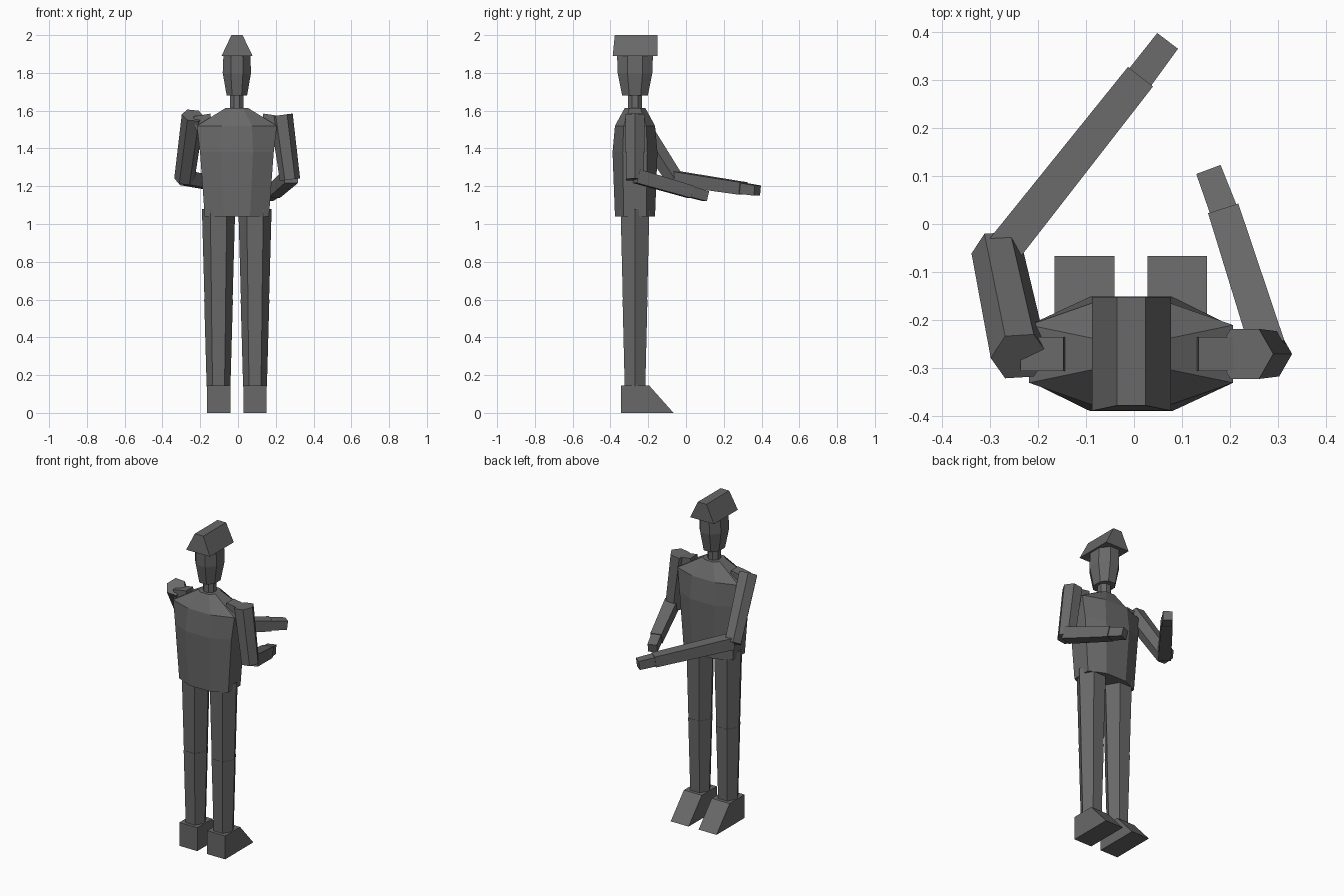
import bpy, bmesh, math
from mathutils import Vector

if "Cube" in bpy.data.objects:
    bpy.data.objects.remove(bpy.data.objects["Cube"])

grey = bpy.data.materials.new("dark_grey")
grey.diffuse_color = (0.14, 0.14, 0.14, 1)
grey.use_nodes = True
grey.node_tree.nodes["Principled BSDF"].inputs["Base Color"].default_value = grey.diffuse_color
CX, CY = -0.006, -0.27          # body axis


def loft(name, rings):
    """Skin a stack of equal-length point rings and cap both ends."""
    bm = bmesh.new()
    vs = [[bm.verts.new(p) for p in ring] for ring in rings]
    n = len(vs[0])
    for a, b in zip(vs, vs[1:]):
        for i in range(n):
            j = (i + 1) % n
            bm.faces.new((a[i], a[j], b[j], b[i]))
    bm.faces.new(vs[0][::-1])
    bm.faces.new(vs[-1])
    bmesh.ops.recalc_face_normals(bm, faces=bm.faces)
    me = bpy.data.meshes.new(name)
    bm.to_mesh(me)
    bm.free()
    me.materials.append(grey)
    ob = bpy.data.objects.new(name, me)
    bpy.context.collection.objects.link(ob)
    return ob


def limb(name, p0, p1, r0, r1, n=6, phase=0.0, ref=(1, 0, 0)):
    """Tapered prism between two points, first vertex towards ref."""
    p0, p1 = Vector(p0), Vector(p1)
    d = (p1 - p0).normalized()
    ref = Vector(ref)
    u = (ref - d * ref.dot(d)).normalized()
    v = d.cross(u)
    angles = [phase + 2 * math.pi * i / n for i in range(n)]
    return loft(name, [[p + r * (math.cos(a) * u + math.sin(a) * v) for a in angles]
                       for p, r in ((p0, r0), (p1, r1))])


def bar(name, p0, p1, w0, w1):
    """Square bar of half-widths w0, w1 with level top."""
    return limb(name, p0, p1, w0 * math.sqrt(2), w1 * math.sqrt(2), 4, math.pi / 4, (0, 0, 1))


def octagon(z, hx, hy, fx, sy):
    """Chamfered rectangle: half sizes hx, hy with flats fx, sy."""
    pts = [(hx, -sy), (hx, sy), (fx, hy), (-fx, hy),
           (-hx, sy), (-hx, -sy), (-fx, -hy), (fx, -hy)]
    return [(CX + x, CY + y, z) for x, y in pts]


def rect(x0, x1, y0, y1, z):
    return [(x0, y0, z), (x1, y0, z), (x1, y1, z), (x0, y1, z)]


# torso, neck, head
loft("torso", [octagon(1.04, .17, .106, .07, .06),
               octagon(1.38, .195, .119, .085, .065),
               octagon(1.52, .212, .106, .08, .06),
               octagon(1.615, .058, .054, .03, .028)])
loft("neck", [octagon(z, .036, .036, .015, .015) for z in (1.58, 1.70)])
loft("head", [octagon(1.68, .054, .068, .025, .03),
              octagon(1.80, .075, .092, .032, .04),
              octagon(1.90, .071, .095, .031, .04)])

# ridged hat
loft("hat", [rect(-.087, .077, -.388, -.152, 1.89),
             rect(-.035, .024, -.377, -.152, 2.0)])

# legs and wedge feet
for side, x in (("left", -.103), ("right", .090)):
    limb(side + "_thigh", (x, CY, 1.08), (x, CY, .58), .088, .074)
    limb(side + "_shin", (x, CY, .60), (x, CY, .14), .076, .063)
    loft(side + "_foot", [rect(x - .062, x + .062, -.344, -.066, 0),
                          rect(x - .062, x + .062, -.344, -.196, .146)])

# shoulder links, hexagonal upper arms, square forearms and hands
arms = {
    "left": ((-.238, -.275, 1.575), (-.284, -.058, 1.235),
             (-.278, -.062, 1.243), (.011, .303, 1.188), (.068, .378, 1.177)),
    "right": ((.230, -.270, 1.577), (.275, -.270, 1.235),
              (.280, -.262, 1.253), (.188, .024, 1.170), (.157, .107, 1.147)),
}
for side, (shoulder, elbow, start, wrist, tip) in arms.items():
    s = 1 if shoulder[0] > 0 else -1
    bar(side + "_shoulder_link", (CX + s * .135, CY, 1.55), (s * .23, CY, 1.535), .035, .035)
    limb(side + "_upper_arm", shoulder, elbow, .060, .054)
    bar(side + "_forearm", start, wrist, .037, .033)
    bar(side + "_hand", wrist, tip, .029, .027)
